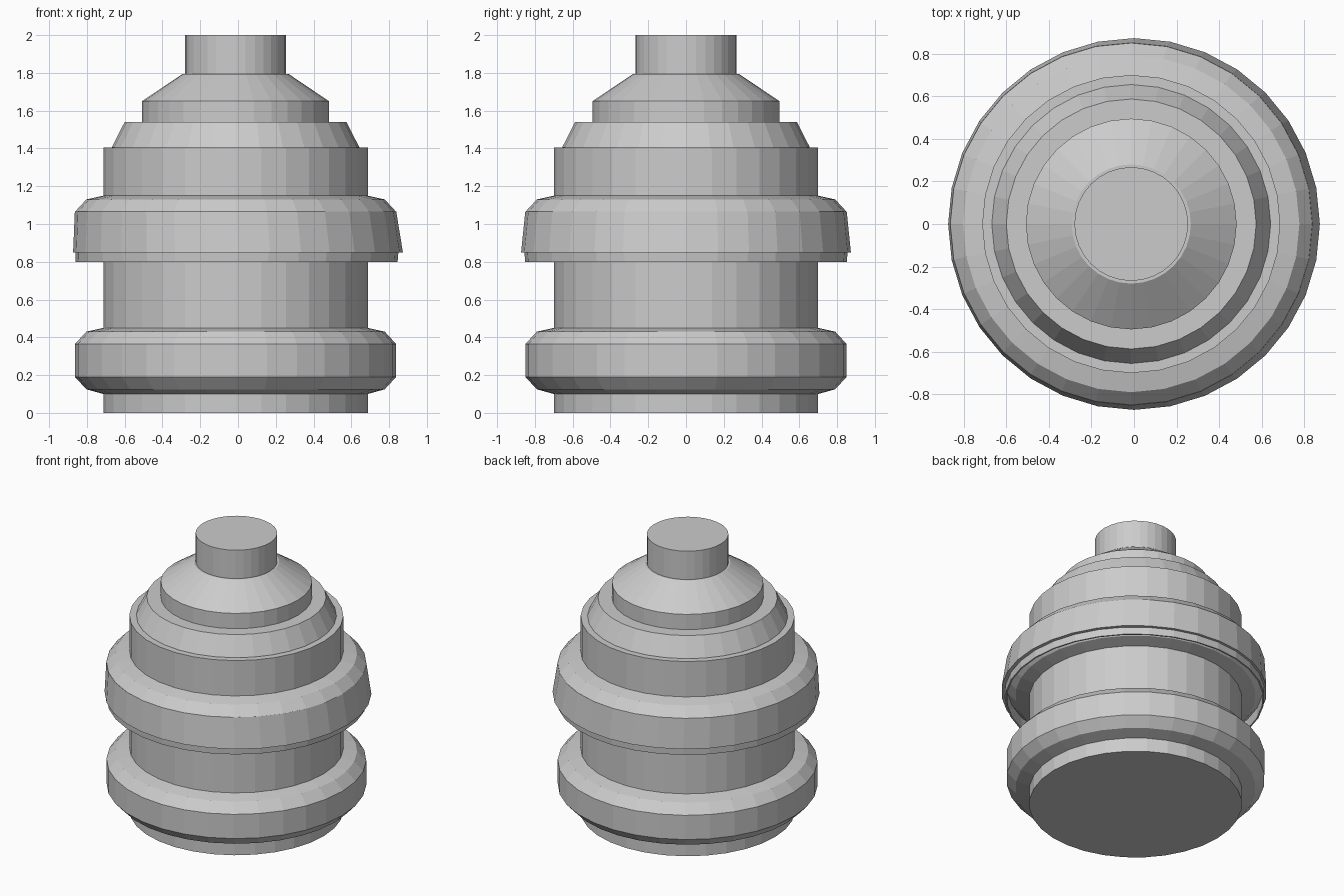
import bpy, bmesh, math

if "Cube" in bpy.data.objects:
    bpy.data.objects.remove(bpy.data.objects["Cube"])

SEG = 32
CX = -0.013  # most parts sit slightly left of centre


def lathe(name, profile, closed=False):
    """Revolve (radius, z[, centre x]) points; open profiles get caps at both ends."""
    bm = bmesh.new()
    rings = []
    for p in profile:
        r, z = p[:2]
        cx = p[2] if len(p) > 2 else CX
        rings.append([bm.verts.new((cx + r * math.cos(2 * math.pi * i / SEG),
                                    r * math.sin(2 * math.pi * i / SEG), z))
                      for i in range(SEG)])
    pairs = list(zip(rings, rings[1:]))
    if closed:
        pairs.append((rings[-1], rings[0]))
    else:
        bm.faces.new(rings[0])
        bm.faces.new(rings[-1])
    for a, b in pairs:
        for i in range(SEG):
            j = (i + 1) % SEG
            bm.faces.new((a[i], a[j], b[j], b[i]))
    bmesh.ops.recalc_face_normals(bm, faces=bm.faces)
    me = bpy.data.meshes.new(name)
    bm.to_mesh(me)
    bm.free()
    ob = bpy.data.objects.new(name, me)
    bpy.context.collection.objects.link(ob)
    return ob


def bulge(z):
    """Chamfered ring standing out from the body, starting at height z."""
    return [(0.70, z), (0.79, z + 0.025), (0.85, z + 0.09),
            (0.85, z + 0.265), (0.79, z + 0.33), (0.70, z + 0.35)]


# main body with two bulging rings
lathe("body", [(0.70, 0)] + bulge(0.10) + bulge(0.80) + [(0.70, 1.405)])

# flared skirt around the upper ring
lathe("skirt", [(0.851, 1.065), (0.873, 0.85, 0), (0.855, 0.85, -0.006),
                (0.852, 0.80, -0.007), (0.842, 0.80, -0.007), (0.842, 1.06)], closed=True)

# stepped lid: sloped collar, short drum and cone
lathe("lid_collar", [(0.655, 1.40), (0.655, 1.407), (0.587, 1.54)])
lathe("lid_drum", [(0.495, 1.535), (0.495, 1.65), (0.28, 1.795)])

# neck knob on top
lathe("neck", [(0.267, 1.78), (0.267, 2.0)])
